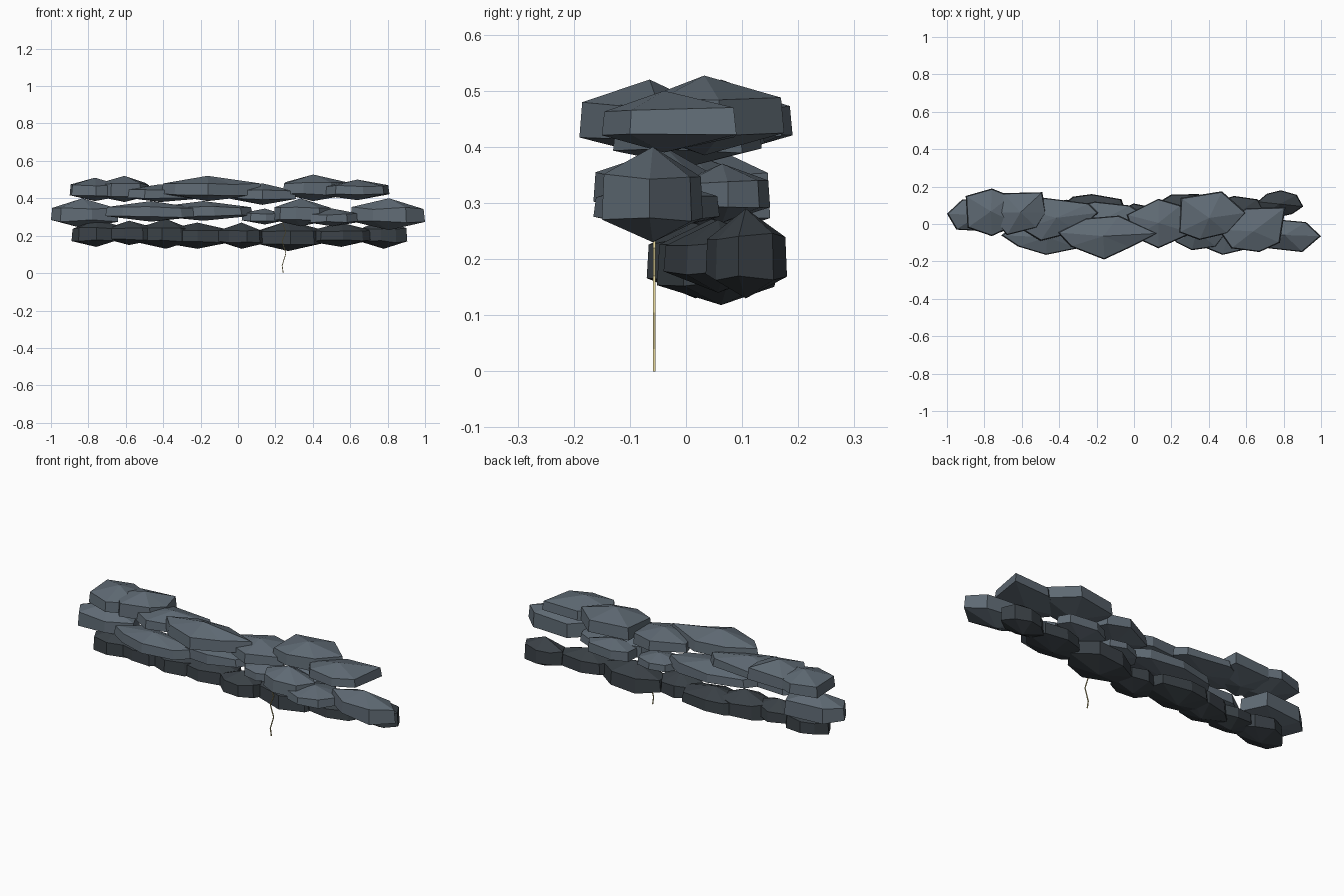
import bpy, bmesh, math, random
from mathutils import Vector

if "Cube" in bpy.data.objects:
    bpy.data.objects.remove(bpy.data.objects["Cube"])


def material(name, rgb):
    m = bpy.data.materials.new(name)
    m.diffuse_color = (*rgb, 1)
    m.use_nodes = True
    m.node_tree.nodes["Principled BSDF"].inputs["Base Color"].default_value = m.diffuse_color
    return m


light_grey = material("slate grey", (0.115, 0.145, 0.175))
dark_grey = material("dark storm grey", (0.042, 0.052, 0.061))
yellow = material("pale yellow", (0.72, 0.62, 0.30))
rng = random.Random(11)


def finish(bm, name, mat):
    bmesh.ops.recalc_face_normals(bm, faces=bm.faces)
    mesh = bpy.data.meshes.new(name)
    bm.to_mesh(mesh)
    bm.free()
    mesh.materials.append(mat)
    bpy.context.collection.objects.link(bpy.data.objects.new(name, mesh))


def oval(x0, x1, y0, y1):
    """Uneven oval outline filling a rectangle."""
    sides = rng.choice((7, 8, 8))
    turn = rng.uniform(-0.2, 0.2)
    pts = []
    for i in range(sides):
        a = turn + math.tau * (i + rng.uniform(-0.15, 0.15)) / sides
        r = rng.uniform(0.9, 1.08)
        pts.append(Vector((r * math.cos(a), r * math.sin(a))))
    for k, lo, hi in ((0, x0, x1), (1, y0, y1)):
        a, b = min(p[k] for p in pts), max(p[k] for p in pts)
        for p in pts:
            p[k] = lo + (p[k] - a) / (b - a) * (hi - lo)
    return pts


def puff(name, outline, z0, z1, mat):
    """Faceted cloud lump: two rings closed by an apex above and below."""
    pts = [Vector(p) for p in outline]
    mid = sum(pts, Vector((0, 0))) / len(pts)
    bm = bmesh.new()
    low, up = [], []
    for p in pts:
        for ring, scale, t in ((low, 1.0, 0.25), (up, 0.96, 0.68)):
            q = mid + (p - mid) * scale
            z = z0 + (z1 - z0) * (t + rng.uniform(-0.05, 0.05))
            ring.append(bm.verts.new((q.x, q.y, z)))
    bottom = bm.verts.new((mid.x, mid.y, z0))
    top = bm.verts.new((mid.x, mid.y, z1))
    n = len(pts)
    for i in range(n):
        j = (i + 1) % n
        bm.faces.new((low[i], low[j], up[j], up[i]))
        bm.faces.new((up[i], up[j], top))
        bm.faces.new((low[j], low[i], bottom))
    finish(bm, name, mat)


# Top lumps: plan outline and height range
top_layer = [
    ([(-.90, .15), (-.76, .19), (-.66, .15), (-.62, 0), (-.76, -.065), (-.89, -.02)], .385, .51),
    ([(-.70, .165), (-.49, .17), (-.47, .06), (-.52, -.02), (-.68, -.06), (-.78, .06)], .38, .52),
    ([(-.48, .14), (-.24, .11), (-.19, .06), (-.3, -.04), (-.5, -.09), (-.6, -.03), (-.6, .08)], .38, .475),
    ([(-.41, -.045), (-.26, .03), (-.08, .045), (.13, -.05), (-.02, -.125), (-.16, -.19), (-.34, -.12)], .385, .52),
    ([(-.04, .05), (.13, .135), (.25, .10), (.31, -.05), (.13, -.13), (0, -.07)], .365, .48),
    ([(.25, .14), (.47, .175), (.6, .06), (.5, -.05), (.35, -.085), (.24, -.045)], .385, .527),
    ([(.81, .09), (.78, -.10), (.67, -.15), (.52, -.13), (.45, -.03), (.6, .085)], .39, .50),
]
# Outer middle lumps
middle_ends = [
    ([(-1, .055), (-.92, .13), (-.7, .15), (-.64, .02), (-.78, -.04), (-.95, -.03)], .24, .40),
    ([(-.71, -.06), (-.62, -.12), (-.47, -.165), (-.3, -.13), (-.2, -.05), (-.35, .01), (-.6, .02)], .275, .385),
    ([(1, -.065), (.9, -.15), (.72, -.13), (.6, -.05), (.7, .03), (.92, .01)], .23, .40),
]
# Inner middle lumps and bottom lumps: x range, y range, height range
middle_core = [
    (-0.45, 0.08, -0.09, 0.12, 0.28, 0.385),
    (0.02, 0.25, -0.06, 0.12, 0.26, 0.345),
    (0.19, 0.50, -0.14, 0.06, 0.25, 0.40),
    (0.26, 0.54, -0.02, 0.15, 0.265, 0.37),
    (0.36, 0.65, -0.165, 0.06, 0.25, 0.345),
]
bottom_layer = [
    (-0.89, -0.62, -0.06, 0.12, 0.14, 0.29),
    (-0.72, -0.44, -0.05, 0.10, 0.15, 0.28),
    (-0.53, -0.24, -0.06, 0.13, 0.13, 0.29),
    (-0.41, -0.04, -0.04, 0.16, 0.13, 0.27),
    (-0.11, 0.14, -0.07, 0.11, 0.13, 0.27),
    (0.09, 0.46, -0.052, 0.16, 0.118, 0.28),
    (0.39, 0.72, -0.04, 0.15, 0.14, 0.27),
    (0.66, 0.905, 0.035, 0.18, 0.13, 0.29),
]
middle_layer = middle_ends + [(oval(*b[:4]), *b[4:]) for b in middle_core]
bottom_layer = [(oval(*b[:4]), *b[4:]) for b in bottom_layer]
for label, layer, mat in (("top", top_layer, light_grey),
                          ("middle", middle_layer, light_grey),
                          ("bottom", bottom_layer, dark_grey)):
    for n, (outline, z0, z1) in enumerate(layer, 1):
        puff(f"{label}_cloud_lump_{n}", outline, z0, z1, mat)

# Thin zigzag lightning bolt
bm = bmesh.new()
path = [(0.242, 0), (0.236, 0.04), (0.256, 0.105), (0.236, 0.17),
        (0.256, 0.22), (0.238, 0.27)]
w, y = 0.0022, -0.057
loops = [[bm.verts.new((x + dx * w, y + dy * w, z))
          for dx, dy in ((-1, -1), (1, -1), (1, 1), (-1, 1))] for x, z in path]
for a, b in zip(loops, loops[1:]):
    for i in range(4):
        j = (i + 1) % 4
        bm.faces.new((a[i], a[j], b[j], b[i]))
bm.faces.new(loops[0])
bm.faces.new(loops[-1])
finish(bm, "lightning_bolt", yellow)
